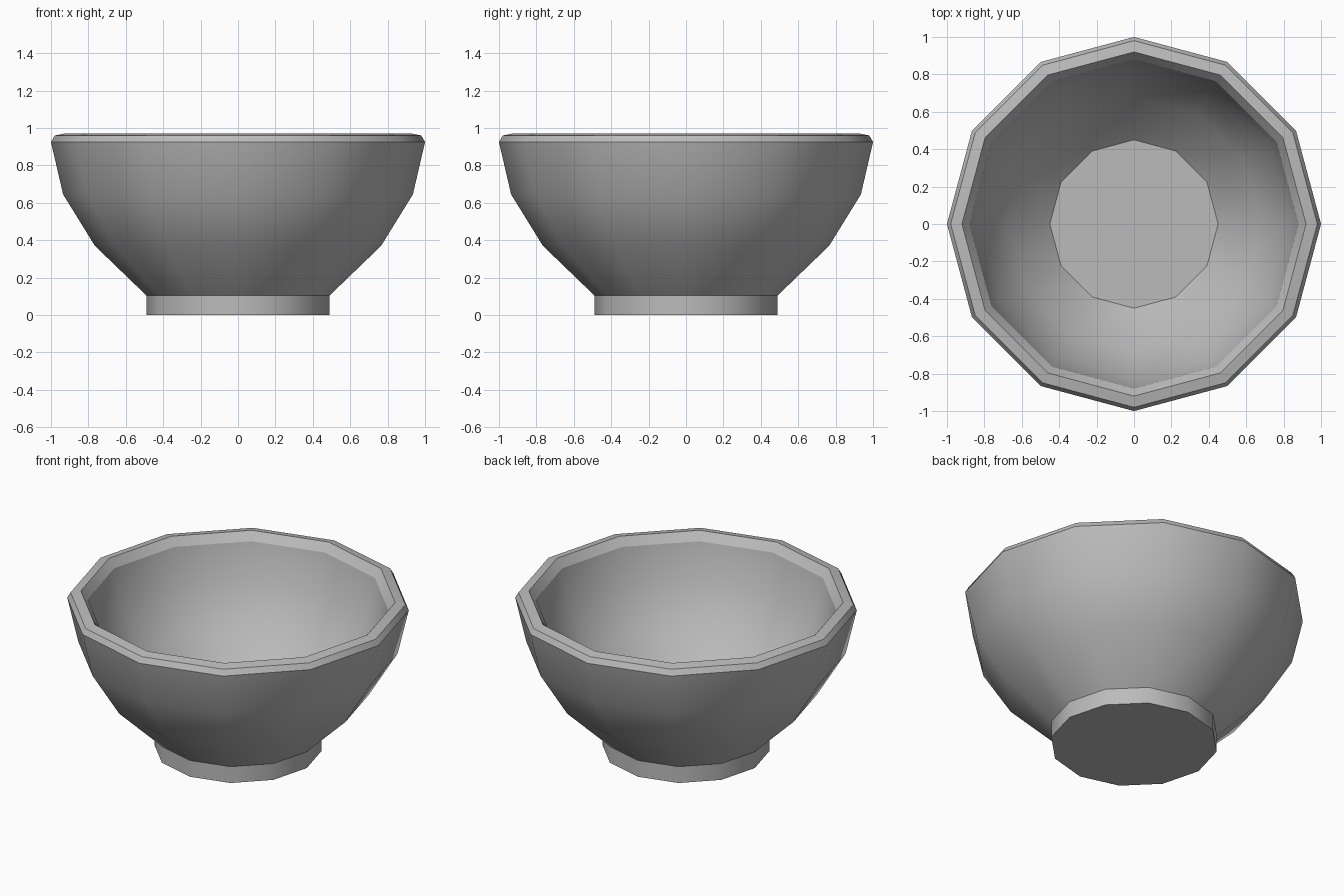
import bpy
import bmesh
from math import cos, sin, tau

SIDES = 12

cube = bpy.data.objects.get("Cube")
if cube:
    bpy.data.objects.remove(cube)

# Plain grey ceramic
GREY = (0.5, 0.5, 0.5, 1.0)
grey = bpy.data.materials.new("grey_ceramic")
grey.use_nodes = True
grey.diffuse_color = GREY
grey.node_tree.nodes["Principled BSDF"].inputs["Base Color"].default_value = GREY


def lathe(name, profile, creases):
    """Turn a (radius, height) profile, cap its last ring, crease the named rings."""
    bm = bmesh.new()
    rings = [[bm.verts.new((r * cos(tau * i / SIDES), r * sin(tau * i / SIDES), z))
              for i in range(SIDES)] for r, z in profile]
    for low, high in zip(rings, rings[1:]):
        for i in range(SIDES):
            j = (i + 1) % SIDES
            bm.faces.new((low[i], low[j], high[j], high[i]))
    cap = rings[-1]
    bm.faces.new(cap if profile[-1][1] > 0 else cap[::-1])
    if profile[0][1] > profile[-1][1]:
        bmesh.ops.reverse_faces(bm, faces=[f for f in bm.faces if len(f.verts) == 4])
    for face in bm.faces:
        face.smooth = True
    for index in creases:
        for i in range(SIDES):
            edge = bm.edges.get((rings[index][i], rings[index][(i + 1) % SIDES]))
            edge.smooth = False
    mesh = bpy.data.meshes.new(name)
    bm.to_mesh(mesh)
    bm.free()
    mesh.materials.append(grey)
    obj = bpy.data.objects.new(name, mesh)
    bpy.context.collection.objects.link(obj)
    return obj


# Bowl: outer wall, bevelled rim, inner wall, floor
outer_wall = [(0.49, 0.105), (0.765, 0.37), (0.935, 0.645), (1.0, 0.925)]
rim = [(0.98, 0.96), (0.92, 0.972), (0.88, 0.92)]
inner_wall = [(0.83, 0.687), (0.68, 0.437), (0.45, 0.215)]
lathe("bowl", outer_wall + rim + inner_wall, creases=(3, 4, 5, 6, 9))

# Foot: short straight ring closed underneath
lathe("foot", [(0.49, 0.105), (0.49, 0.0)], creases=(1,))
